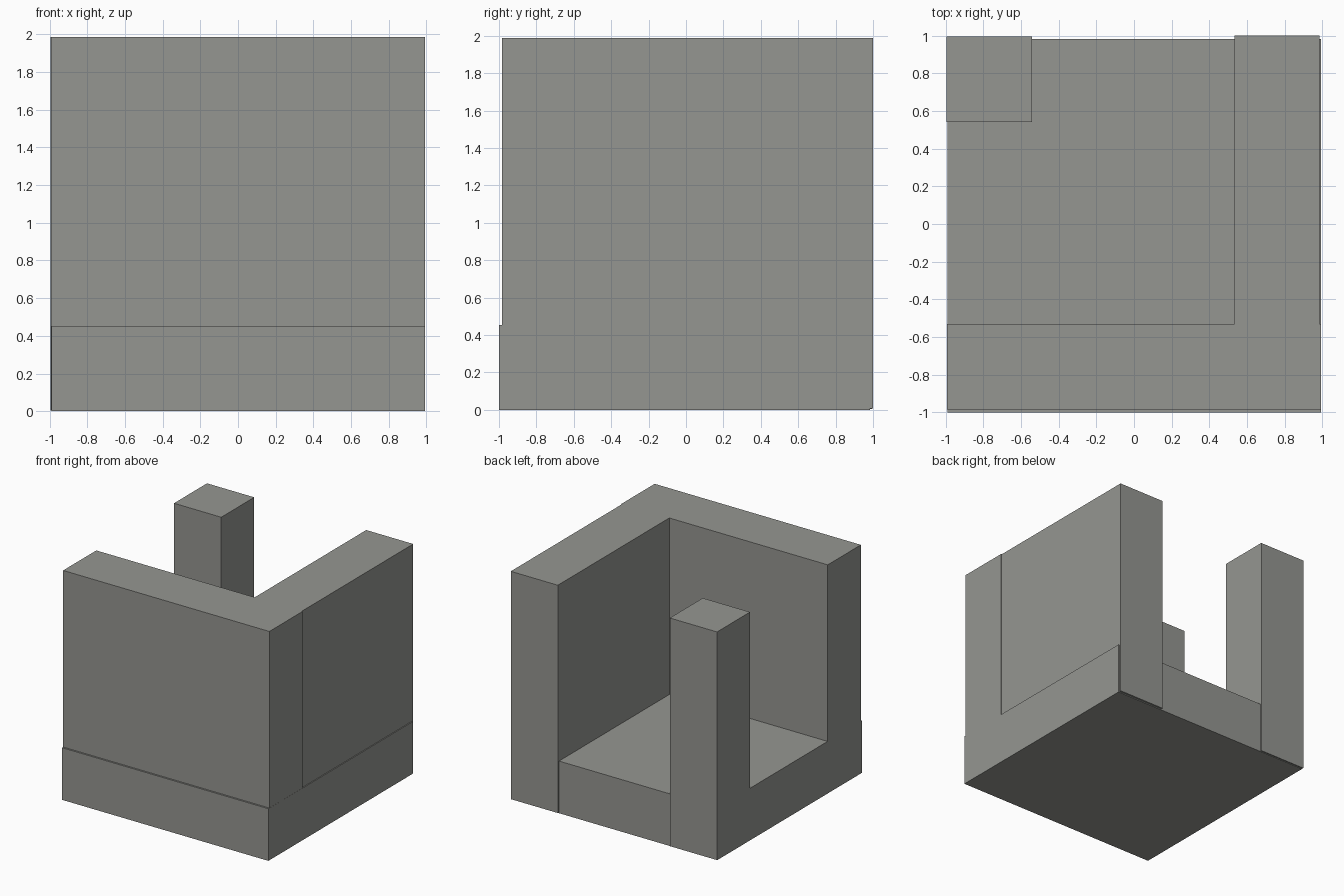
import bpy

if "Cube" in bpy.data.objects:
    bpy.data.objects.remove(bpy.data.objects["Cube"])

grey = bpy.data.materials.new("stone grey")
grey.diffuse_color = (0.30, 0.305, 0.285, 1)
grey.use_nodes = True
grey.node_tree.nodes["Principled BSDF"].inputs["Base Color"].default_value = grey.diffuse_color


def box(name, x, y, z):
    """Axis-aligned block from (min, max) ranges."""
    lo, hi = zip(x, y, z)
    bpy.ops.mesh.primitive_cube_add(
        size=1, location=[(a + b) / 2 for a, b in zip(lo, hi)])
    ob = bpy.context.object
    ob.name = name
    ob.scale = [b - a for a, b in zip(lo, hi)]
    bpy.ops.object.transform_apply(location=False, rotation=False, scale=True)
    ob.data.materials.append(grey)
    return ob


# Floor slab
box("floor_slab", (-0.99, 0.992), (-1.0, 0.983), (0, 0.453))
# Two walls meeting at the front right corner, slightly offset from the slab
box("front_wall", (-0.991, 0.991), (-0.985, -0.53), (0.007, 1.987))
box("right_wall", (0.532, 0.984), (-0.984, 1.0), (0.008, 1.987))
# Free-standing corner post at the back left
box("corner_post", (-0.994, -0.54), (0.541, 0.994), (0.005, 1.987))
